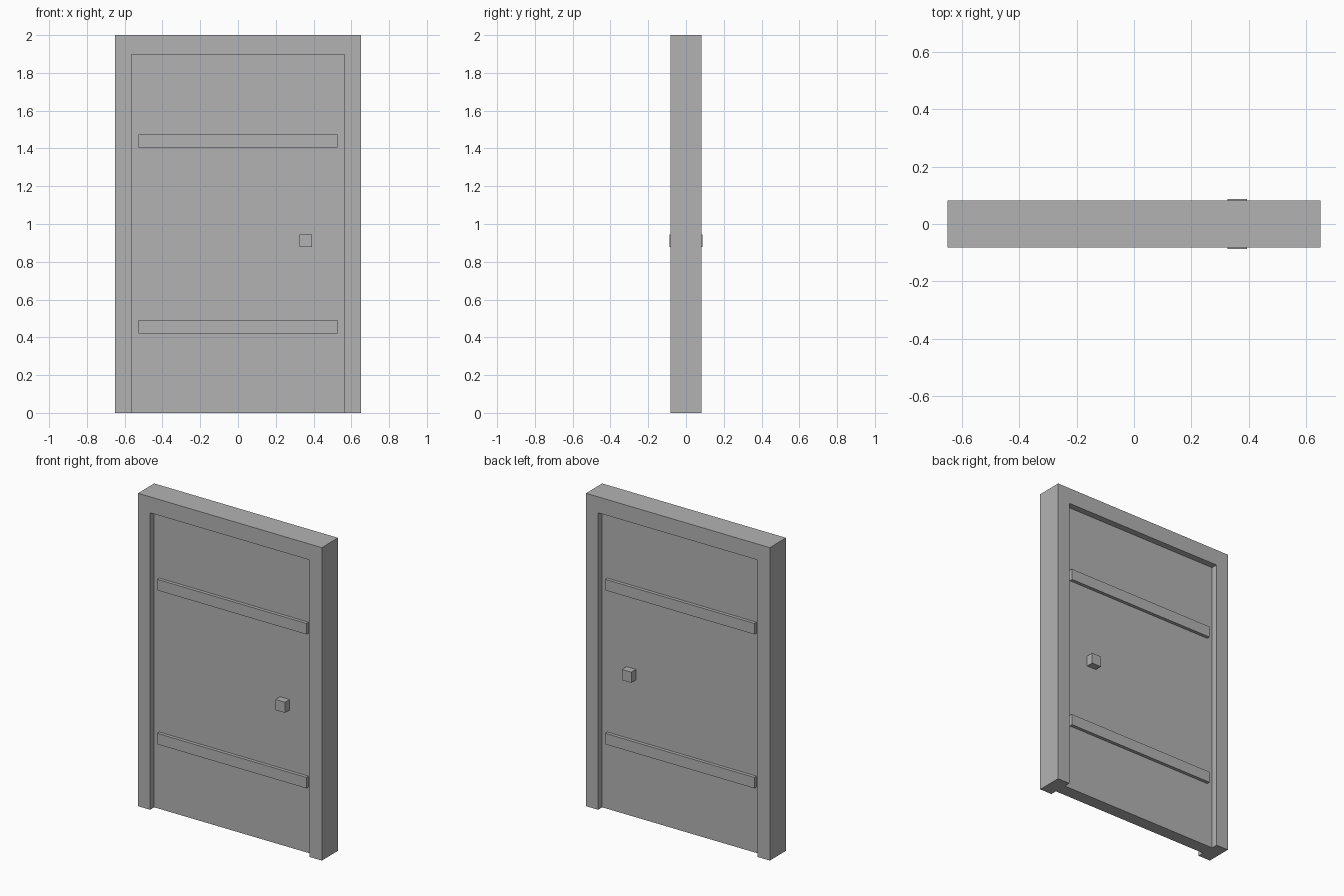
import bpy
import bmesh

cube = bpy.data.objects.get("Cube")
if cube:
    bpy.data.objects.remove(cube, do_unlink=True)

HALF_W, HALF_D, HEIGHT = 0.65, 0.082, 2.0
OPEN_W, OPEN_H = 0.564, 1.898
PANEL_D = 0.041

grey = bpy.data.materials.new("plain_grey")
grey.use_nodes = True
colour = (0.45, 0.45, 0.45, 1)
grey.diffuse_color = colour
grey.node_tree.nodes["Principled BSDF"].inputs["Base Color"].default_value = colour


def add_object(name, bm):
    bmesh.ops.recalc_face_normals(bm, faces=bm.faces)
    mesh = bpy.data.meshes.new(name)
    bm.to_mesh(mesh)
    bm.free()
    mesh.materials.append(grey)
    obj = bpy.data.objects.new(name, mesh)
    bpy.context.collection.objects.link(obj)
    return obj


def box(name, xs, ys, zs):
    bm = bmesh.new()
    bmesh.ops.create_cube(bm, size=1)
    for v in bm.verts:
        v.co = [r[0] if c < 0 else r[1] for c, r in zip(v.co, (xs, ys, zs))]
    return add_object(name, bm)


# Frame: an arch-shaped profile pushed through its depth
bm = bmesh.new()
profile = [(-HALF_W, 0), (-HALF_W, HEIGHT), (HALF_W, HEIGHT), (HALF_W, 0),
           (OPEN_W, 0), (OPEN_W, OPEN_H), (-OPEN_W, OPEN_H), (-OPEN_W, 0)]
face = bm.faces.new([bm.verts.new((x, -HALF_D, z)) for x, z in profile])
pushed = bmesh.ops.extrude_face_region(bm, geom=[face], use_keep_orig=True)["geom"]
bmesh.ops.translate(bm, vec=(0, 2 * HALF_D, 0),
                    verts=[g for g in pushed if isinstance(g, bmesh.types.BMVert)])
add_object("door_frame", bm)

# Door leaf set back inside the frame
box("door_panel", (-OPEN_W, OPEN_W), (-PANEL_D, PANEL_D), (0, OPEN_H))

# Cross battens and square knobs on both faces
for side, sign in (("front", -1), ("back", 1)):
    def span(depth):
        return sorted((sign * PANEL_D, sign * depth))

    for level, z in (("lower", 0.456), ("upper", 1.44)):
        box(f"{side}_{level}_batten", (-0.527, 0.527), span(0.062), (z - 0.035, z + 0.035))
    box(f"{side}_knob", (0.326, 0.393), span(0.087), (0.877, 0.945))
